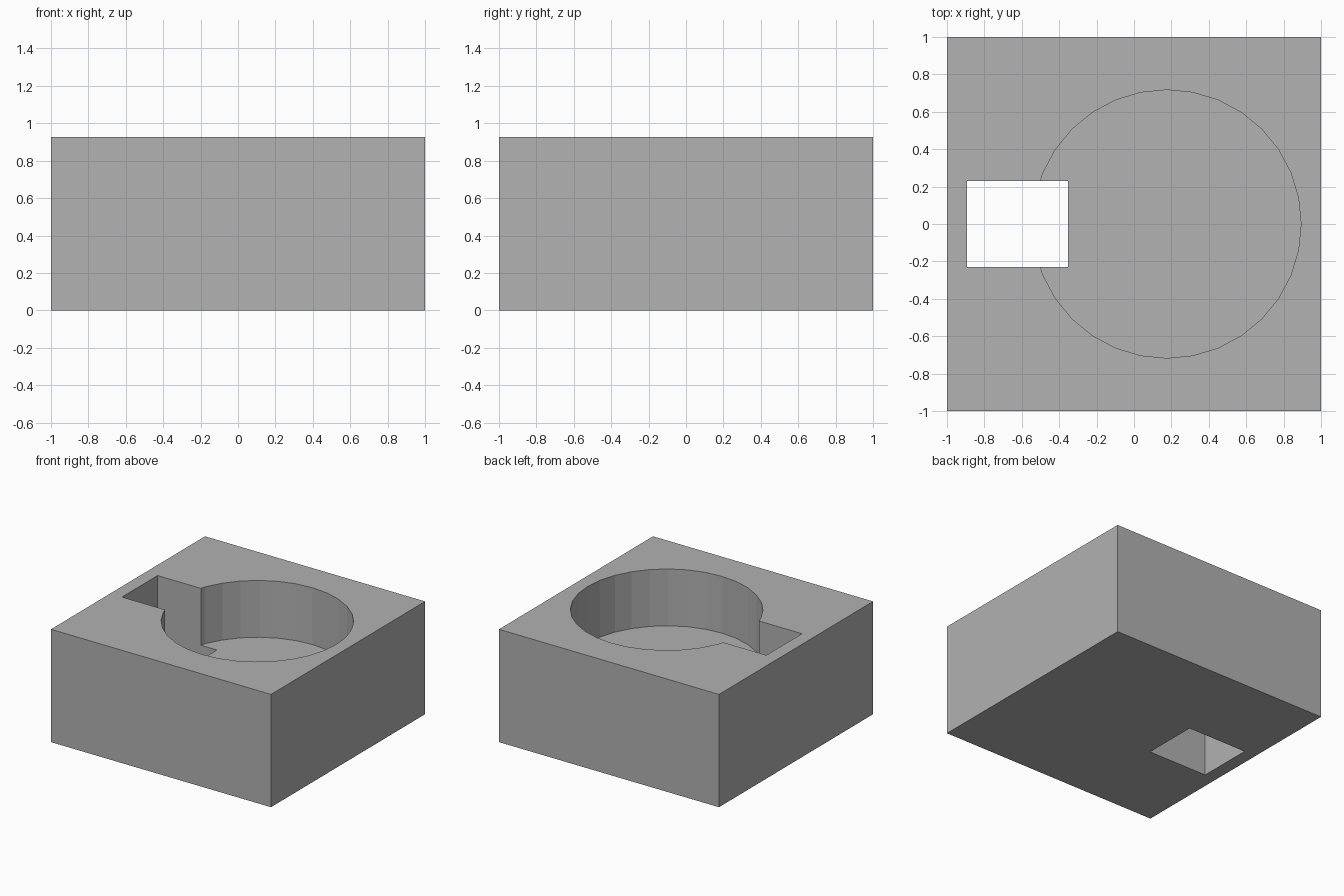
import bpy
from mathutils import Vector

default_cube = bpy.data.objects.get("Cube")
if default_cube:
    bpy.data.objects.remove(default_cube, do_unlink=True)

HEIGHT = 0.927
FLOOR_Z = 0.46

grey = bpy.data.materials.new("plain grey")
grey.use_nodes = True
grey.diffuse_color = (0.445, 0.445, 0.445, 1)
grey.node_tree.nodes["Principled BSDF"].inputs["Base Color"].default_value = grey.diffuse_color


def box(name, low, high):
    low, high = Vector(low), Vector(high)
    bpy.ops.mesh.primitive_cube_add(size=1, location=(low + high) / 2)
    obj = bpy.context.object
    obj.name = name
    obj.scale = high - low
    bpy.ops.object.transform_apply(location=True, rotation=False, scale=True)
    obj.data.materials.append(grey)
    return obj


def cut(target, cutter):
    cutter.hide_render = True
    mod = target.modifiers.new(cutter.name, "BOOLEAN")
    mod.operation = "DIFFERENCE"
    mod.solver = "EXACT"
    mod.object = cutter
    bpy.context.view_layer.objects.active = target
    bpy.ops.object.modifier_apply(modifier=mod.name)
    bpy.data.objects.remove(cutter, do_unlink=True)


# Solid block
block = box("block", (-1, -1, 0), (1, 1, HEIGHT))

# Round pocket, open at the top
depth = 1.2 - FLOOR_Z
bpy.ops.mesh.primitive_cylinder_add(
    vertices=32, radius=0.717, depth=depth, location=(0.176, 0, FLOOR_Z + depth / 2))
pocket = bpy.context.object
pocket.name = "round_pocket"
pocket.data.materials.append(grey)
cut(block, pocket)

# Rectangular slot through the full height, overlapping the pocket
cut(block, box("through_slot", (-0.893, -0.231, -0.2), (-0.353, 0.231, 1.2)))
